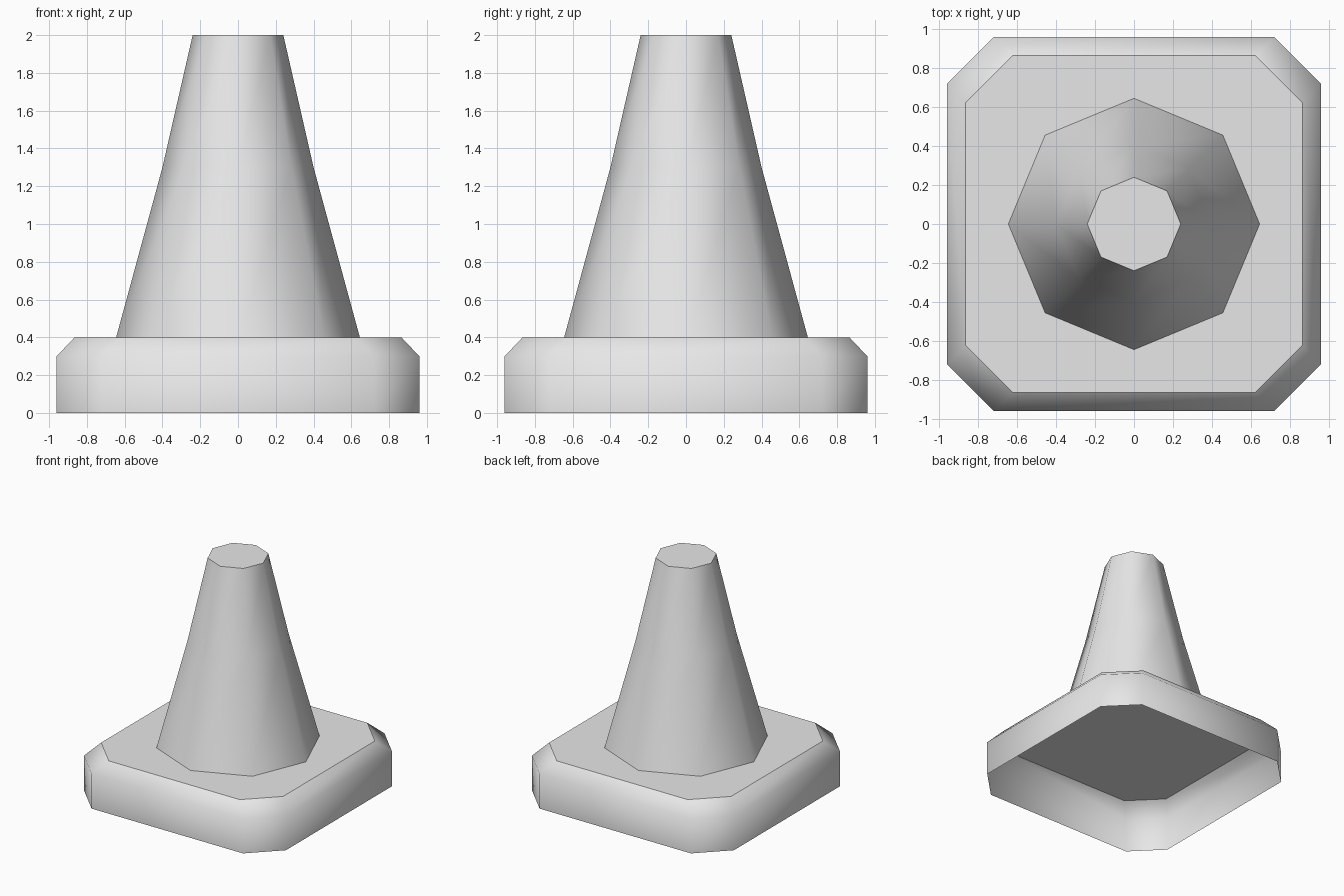
import bpy, bmesh
from math import cos, sin, pi

cube = bpy.data.objects.get("Cube")
if cube:
    bpy.data.objects.remove(cube)

grey = bpy.data.materials.new("plain grey")
grey.use_nodes = True
colour = (0.8, 0.8, 0.8, 1)
grey.diffuse_color = colour
grey.node_tree.nodes["Principled BSDF"].inputs["Base Color"].default_value = colour


def octagon(radius, z):
    """Regular ring with corners on the axes."""
    return [(radius * cos(i * pi / 4), radius * sin(i * pi / 4), z) for i in range(8)]


def cut_square(half, inner, z):
    """Square ring with cut corners."""
    quarter = [(half, -inner), (half, inner)]
    ring = []
    for _ in range(4):
        ring += [(x, y, z) for x, y in quarter]
        quarter = [(-y, x) for x, y in quarter]
    return ring


def loft(name, rings):
    """Smooth walls through the rings, flat cap on top, open underneath."""
    bm = bmesh.new()
    loops = [[bm.verts.new(p) for p in ring] for ring in rings]
    for low, high in zip(loops, loops[1:]):
        for i in range(8):
            j = (i + 1) % 8
            bm.faces.new((low[i], low[j], high[j], high[i])).smooth = True
    cap = bm.faces.new(loops[-1])
    cap.smooth = False
    for edge in cap.edges:
        edge.smooth = False
    mesh = bpy.data.meshes.new(name)
    bm.to_mesh(mesh)
    bm.free()
    mesh.materials.append(grey)
    obj = bpy.data.objects.new(name, mesh)
    bpy.context.collection.objects.link(obj)


# Hollow base with a bevelled rim
loft("base", [cut_square(0.96, 0.72, 0), cut_square(0.96, 0.72, 0.3),
              cut_square(0.865, 0.623, 0.4)])

# Tapered cone body
loft("cone", [octagon(0.645, 0.4), octagon(0.4, 1.3), octagon(0.24, 2)])
